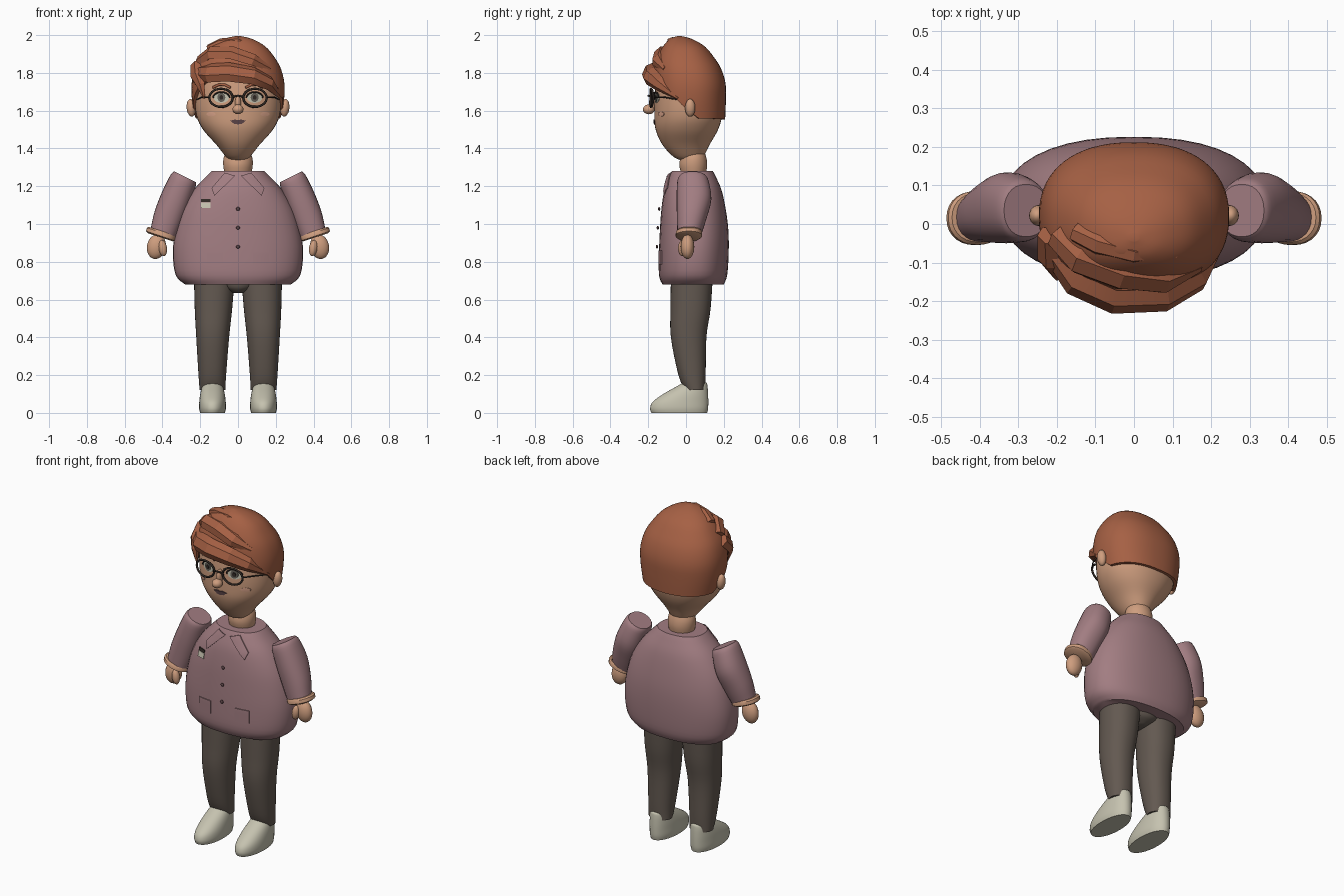
import bpy, bmesh, math
from mathutils import Vector

if "Cube" in bpy.data.objects:
    bpy.data.objects.remove(bpy.data.objects["Cube"])


def material(name, rgb):
    m = bpy.data.materials.new(name)
    m.diffuse_color = (*rgb, 1)
    m.use_nodes = True
    m.node_tree.nodes["Principled BSDF"].inputs["Base Color"].default_value = m.diffuse_color
    return m


HAIR = material("auburn", (.38, .118, .058))
SKIN = material("warm_skin", (.62, .34, .21))
SHIRT = material("dusty_mauve", (.36, .205, .222))
PANTS = material("dark_taupe", (.125, .10, .082))
SHOE = material("pale_stone", (.56, .54, .43))
DARK = material("dark_brown", (.03, .022, .018))
MOUTH = material("plum_grey", (.11, .06, .065))
CHEEK = material("blush", (.72, .38, .26))
IRIS = material("grey_brown", (.13, .12, .10))


def finish(name, bm, mat, angle=40):
    bmesh.ops.recalc_face_normals(bm, faces=bm.faces)
    me = bpy.data.meshes.new(name)
    bm.to_mesh(me)
    bm.free()
    me.materials.append(mat)
    for p in me.polygons:
        p.use_smooth = True
    me.set_sharp_from_angle(angle=math.radians(angle))
    ob = bpy.data.objects.new(name, me)
    bpy.context.collection.objects.link(ob)
    return ob


def skin(name, rings, mat, angle=40, caps=(True, True)):
    """Join equal-length point rings into a surface."""
    bm = bmesh.new()
    vs = [[bm.verts.new(p) for p in r] for r in rings]
    n = len(vs[0])
    for a, b in zip(vs, vs[1:]):
        for i in range(n):
            bm.faces.new((a[i], a[(i + 1) % n], b[(i + 1) % n], b[i]))
    if caps[0]:
        bm.faces.new(vs[0])
    if caps[1]:
        bm.faces.new(vs[-1])
    return finish(name, bm, mat, angle)


def smooth_rows(rows, k):
    """Catmull-Rom subdivision of profile rows."""
    out = []
    for i in range(len(rows) - 1):
        p0, p1, p2 = rows[max(i - 1, 0)], rows[i], rows[i + 1]
        p3 = rows[min(i + 2, len(rows) - 1)]
        for j in range(k):
            t = j / k
            out.append(tuple(.5 * (2 * b + (c - a) * t + (2 * a - 5 * b + 4 * c - d) * t * t
                                   + (3 * b - a - 3 * c + d) * t ** 3)
                             for a, b, c, d in zip(p0, p1, p2, p3)))
    return out + [rows[-1]]


def sup(a, n):
    c, s = math.cos(a), math.sin(a)
    return (math.copysign(abs(c) ** (2 / n), c), math.copysign(abs(s) ** (2 / n), s))


def ring(rx, yf, yb, z, n=2, cx=0, seg=40):
    cy, ry = (yf + yb) / 2, (yb - yf) / 2
    pts = [sup(2 * math.pi * i / seg, n) for i in range(seg)]
    return [(cx + rx * u, cy + ry * v, z) for u, v in pts]


def loft(name, rows, mat, n=2, cx=0, k=4, angle=40):
    """Rows are z, half width, front y, back y."""
    return skin(name, [ring(r[1], r[2], r[3], r[0], n, cx + (r[4] if len(r) > 4 else 0))
                       for r in smooth_rows(rows, k)], mat, angle)


def at(rows, z):
    for a, b in zip(rows, rows[1:]):
        if z <= b[0]:
            t = max(0, (z - a[0]) / (b[0] - a[0]))
            return [p + (q - p) * t for p, q in zip(a, b)]
    return rows[-1]


def front_y(rows, x, z, n):
    _, rx, yf, yb = at(rows, z)
    d = max(0, 1 - (abs(x) / rx) ** n) ** (1 / n)
    return (yf + yb) / 2 - (yb - yf) / 2 * d


def decal(name, pts, rows, n, lift, mat, cuts=0):
    """Thin patch that hugs the front of a loft."""
    bm = bmesh.new()
    f = bm.faces.new([bm.verts.new((x, 0, z)) for x, z in pts])
    if cuts:
        bmesh.ops.subdivide_edges(bm, edges=bm.edges[:], cuts=cuts, use_grid_fill=True)
    bmesh.ops.poke(bm, faces=bm.faces[:])
    for v in bm.verts:
        v.co.y = front_y(rows, v.co.x, v.co.z, n) - lift
    ext = bmesh.ops.extrude_face_region(bm, geom=bm.faces[:])
    for v in ext["geom"]:
        if isinstance(v, bmesh.types.BMVert):
            v.co.y += .005
    return finish(name, bm, mat)


def oval(cx, cz, rx, rz, seg=20):
    return [(cx + rx * math.cos(2 * math.pi * i / seg), cz + rz * math.sin(2 * math.pi * i / seg))
            for i in range(seg)]


def blob(name, loc, size, mat, tilt=0):
    bm = bmesh.new()
    bmesh.ops.create_uvsphere(bm, u_segments=20, v_segments=12, radius=1)
    ob = finish(name, bm, mat, 80)
    ob.location, ob.scale, ob.rotation_euler = loc, size, (0, tilt, 0)
    return ob


def wire(name, pts, r, mat, closed=False):
    cu = bpy.data.curves.new(name, 'CURVE')
    cu.dimensions, cu.bevel_depth, cu.bevel_resolution = '3D', r, 2
    cu.use_fill_caps = True
    sp = cu.splines.new('POLY')
    sp.points.add(len(pts) - 1)
    for p, c in zip(sp.points, pts):
        p.co = (*c, 1)
    sp.use_cyclic_u = closed
    cu.materials.append(mat)
    ob = bpy.data.objects.new(name, cu)
    bpy.context.collection.objects.link(ob)
    return ob


# Jacket body
body = [(.68, .28, -.125, .20), (.73, .33, -.143, .218), (.85, .345, -.143, .226),
        (.97, .33, -.138, .224), (1.08, .295, -.13, .21), (1.18, .235, -.115, .188),
        (1.25, .17, -.09, .158), (1.28, .14, -.075, .142)]
loft("jacket", body, SHIRT, 2.3)
for s in (-1, 1):
    decal("collar", [(s * x, z) for x, z in ((.015, 1.255), (.07, 1.272), (.14, 1.19), (.125, 1.15))],
          body, 2.3, .014, SHIRT, 3)
    decal("pocket", [(s * x, z) for x, z in ((.08, .785), (.165, .785), (.165, .86), (.08, .86))],
          body, 2.3, .006, SHIRT, 3)
for z in (.88, .98, 1.08):
    blob("button", (0, front_y(body, 0, z, 2.3) - .012, z), (.01, .006, .01), MOUTH)
decal("badge", [(-.195, 1.085), (-.145, 1.085), (-.145, 1.115), (-.195, 1.115)], body, 2.3, .008, SHOE)
decal("badge_strip", [(-.195, 1.117), (-.145, 1.117), (-.145, 1.133), (-.195, 1.133)], body, 2.3, .008, DARK)

# Arms, cuffs and hands
for s in (-1, 1):
    def arm_ring(cx, cy, cz, w, d, tilt=.46):
        u = Vector((s * math.cos(tilt), 0, math.sin(tilt)))
        pts = [sup(2 * math.pi * i / 28, 2.2) for i in range(28)]
        return [Vector((s * cx, cy, cz)) + u * (w * a) + Vector((0, d * b, 0)) for a, b in pts]
    rows = [(.28, .035, 1.25, .064, .068), (.292, .037, 1.225, .074, .083), (.33, .042, 1.13, .082, .092),
            (.37, .03, 1.03, .08, .078), (.398, .018, .95, .07, .064)]
    skin("sleeve", [arm_ring(*r) for r in smooth_rows(rows, 4)], SHIRT)
    skin("cuff", [arm_ring(*r, .32) for r in ((.402, .017, .962, .074, .064), (.406, .016, .955, .08, .07),
         (.411, .015, .937, .08, .07), (.412, .015, .93, .07, .06))], SKIN)
    blob("hand", (s * .432, .008, .88), (.05, .036, .066), SKIN, -s * .2)
    blob("thumb", (s * .398, -.02, .872), (.022, .022, .043), SKIN, s * .15)

# Trousers
    leg = [(.12, .068, -.005, .10, .135), (.2, .073, -.04, .104, .136), (.4, .087, -.08, .108, .134),
           (.55, .099, -.082, .13, .13), (.72, .108, -.08, .142, .125)]
    loft("trouser_leg", [(*r[:4], s * r[4]) for r in leg], PANTS, 2.2)

# Shoes
    loft("shoe", [(0, .066, -.183, .112), (.025, .071, -.19, .117), (.06, .07, -.175, .118),
                  (.1, .065, -.12, .117), (.14, .055, -.05, .114), (.16, .042, -.012, .108),
                  (.167, .02, .02, .085)], SHOE, 2.1, s * .135)
loft("trouser_seat", [(.635, .03, -.04, .08), (.665, .1, -.07, .13), (.72, .16, -.075, .135)], PANTS)

# Neck and head
loft("neck", [(1.265, .07, -.025, .105), (1.31, .078, -.035, .112), (1.35, .076, -.03, .108),
              (1.39, .06, -.02, .095)], SKIN)
head = [(1.335, .035, -.015, .065), (1.355, .063, -.065, .092), (1.42, .115, -.125, .125),
        (1.5, .185, -.161, .17), (1.58, .222, -.168, .192), (1.7, .23, -.164, .197),
        (1.8, .21, -.148, .17), (1.88, .15, -.11, .11)]
loft("head", head, SKIN, 2.15, 0, 5, 60)
for s in (-1, 1):
    blob("ear", (s * .248, .022, 1.615), (.024, .027, .047), SKIN, s * .1)
blob("nose_tip", (0, -.197, 1.607), (.029, .031, .026), SKIN)
blob("nose_bridge", (0, -.172, 1.64), (.016, .024, .042), SKIN)

# Face details
for s in (-1, 1):
    decal("eye", oval(s * .088, 1.668, .04, .027), head, 2.15, .005, SHOE)
    decal("iris", oval(s * .088, 1.67, .021, .024), head, 2.15, .009, IRIS)
    decal("pupil", oval(s * .088, 1.67, .01, .012), head, 2.15, .012, DARK)
    decal("cheek", oval(s * .143, 1.582, .024, .012), head, 2.15, .005, CHEEK)
    lid = [(s * (.088 + .044 * math.cos(a)), 1.668 + .03 * math.sin(a))
           for a in [math.pi * i / 10 for i in range(11)]]
    wire("eyelid", [(x, front_y(head, x, z, 2.15) - .008, z) for x, z in lid], .004, DARK)
    brow = [(s * x, z) for x, z in ((.04, 1.722), (.07, 1.737), (.1, 1.738), (.135, 1.722))]
    wire("eyebrow", [(x, front_y(head, x, z, 2.15) - .006, z) for x, z in brow], .007, HAIR)
    wire("glasses_rim", [(x, -.186 + .2 * max(0, abs(x) - .09), z)
                         for x, z in oval(s * .09, 1.668, .062, .048, 28)], .006, DARK, True)
    wire("glasses_temple", [(s * .15, -.172, 1.672), (s * .19, -.12, 1.672), (s * .238, .01, 1.65)], .004, DARK)
wire("glasses_bridge", [(-.03, -.186, 1.672), (0, -.2, 1.68), (.03, -.186, 1.672)], .005, DARK)
decal("mouth", [(-.042, 1.547), (-.015, 1.553), (0, 1.549), (.015, 1.553), (.042, 1.547),
                (.022, 1.531), (0, 1.527), (-.022, 1.531)], head, 2.15, .007, MOUTH)

# Hair cap with a hairline that rises from the nape to the brow
cap = smooth_rows([(1.55, .226, -.166, .207), (1.65, .243, -.172, .211), (1.74, .246, -.174, .21),
                   (1.82, .228, -.168, .187), (1.88, .195, -.153, .15), (1.94, .145, -.122, .10),
                   (1.98, .075, -.085, .03), (1.995, .012, -.045, -.025)], 5)
line = [(0, 1.77), (.6, 1.765), (1.0, 1.72), (1.35, 1.64), (1.75, 1.56), (3.2, 1.553)]
grid = []
for j in range(25):
    row = []
    for i in range(64):
        a = 2 * math.pi * i / 64
        phi = math.acos(max(-1, min(1, -math.sin(a))))
        z0 = at(line, 0)[1]
        for p, q in zip(line, line[1:]):
            if p[0] <= phi <= q[0]:
                z0 = p[1] + (q[1] - p[1]) * (phi - p[0]) / (q[0] - p[0])
        z = z0 + (1.995 - z0) * math.sin(j / 24 * math.pi / 2)
        _, rx, yf, yb = at(cap, z)
        u, v = sup(a, 2.3)
        row.append((rx * u, (yf + yb) / 2 + (yb - yf) / 2 * v, z))
    grid.append(row)
inner = [(x * .92, y * .92, z) for x, y, z in grid[0]]
skin("hair_cap", [inner] + grid, HAIR, 50, (False, True))


# Faceted swept locks
def lock(name, path):
    """Path rows are x, y, z, half height, half thickness."""
    rings = []
    for i, (x, y, z, h, t) in enumerate(path):
        a, b = Vector(path[max(i - 1, 0)][:3]), Vector(path[min(i + 1, len(path) - 1)][:3])
        c = Vector((x, y, z))
        out = (c - Vector((0, .03, 1.7))).normalized()
        up = out.cross((b - a).normalized()).normalized()
        out = (b - a).normalized().cross(up)
        rings.append([c + up * h, c + up * h * .4 + out * t, c - up * h * .5 + out * t,
                      c - up * h, c - out * t])
    skin(name, rings, HAIR, 22)


lock("fringe", [(-.215, -.06, 1.80, .04, .025), (-.15, -.15, 1.80, .055, .03), (-.05, -.195, 1.805, .055, .03),
                (.08, -.19, 1.785, .05, .03), (.165, -.145, 1.745, .04, .025), (.232, -.04, 1.665, .008, .008)])
lock("upper_sweep", [(-.195, -.03, 1.86, .04, .03), (-.14, -.09, 1.905, .05, .03), (-.03, -.13, 1.905, .05, .03),
                     (.08, -.145, 1.87, .045, .025), (.17, -.11, 1.82, .015, .012)])
lock("crown_tuft", [(-.15, -.02, 1.925, .03, .025), (-.09, -.05, 1.955, .035, .025),
                    (.0, -.075, 1.965, .03, .022), (.11, -.08, 1.935, .01, .01)])
lock("side_lock", [(-.215, -.03, 1.84, .04, .03), (-.215, -.09, 1.785, .045, .028),
                   (-.195, -.125, 1.735, .03, .02), (-.178, -.135, 1.665, .005, .005)])
